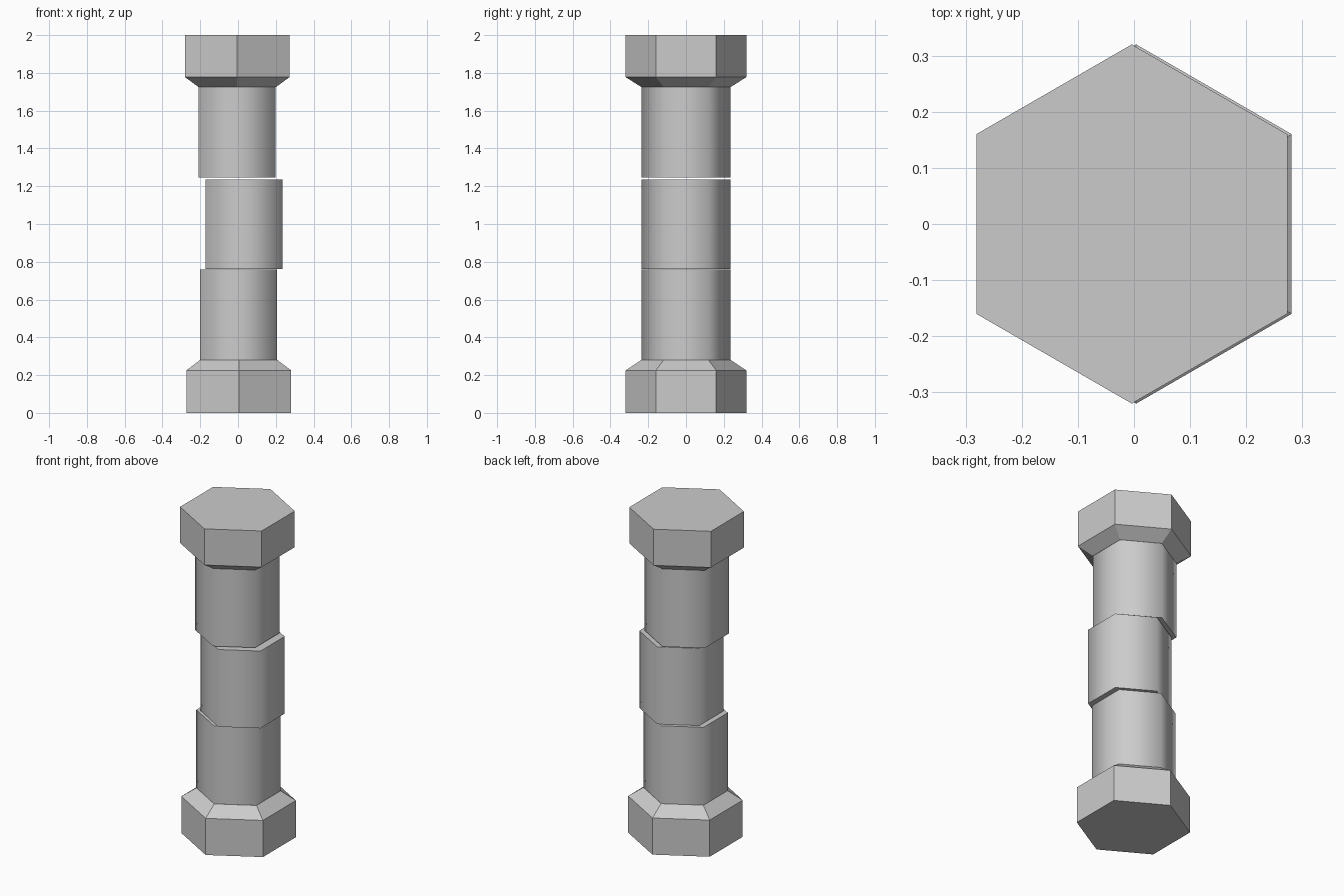
import bpy, bmesh
from math import pi, radians, sin, cos

cube = bpy.data.objects.get("Cube")
if cube:
    bpy.data.objects.remove(cube)

GREY = (0.6, 0.6, 0.6, 1)
grey = bpy.data.materials.new("plain grey")
grey.use_nodes = True
grey.diffuse_color = GREY
grey.node_tree.nodes["Principled BSDF"].inputs["Base Color"].default_value = GREY

HEAD_R, SHAFT_R = 0.32, 0.235


def hex_stack(name, x, rings, smooth=False):
    """Closed six-sided solid through (radius, z) rings, corners on the y axis."""
    bm = bmesh.new()
    loops = [[bm.verts.new((x + r * sin(i * pi / 3), -r * cos(i * pi / 3), z))
              for i in range(6)] for r, z in rings]
    for low, high in zip(loops, loops[1:]):
        for i in range(6):
            j = (i + 1) % 6
            bm.faces.new((low[i], low[j], high[j], high[i]))
    bm.faces.new(loops[0][::-1])
    bm.faces.new(loops[-1])
    bmesh.ops.recalc_face_normals(bm, faces=bm.faces)
    mesh = bpy.data.meshes.new(name)
    bm.to_mesh(mesh)
    bm.free()
    mesh.materials.append(grey)
    obj = bpy.data.objects.new(name, mesh)
    bpy.context.collection.objects.link(obj)
    if smooth:
        bpy.ops.object.select_all(action="DESELECT")
        obj.select_set(True)
        bpy.context.view_layer.objects.active = obj
        bpy.ops.object.shade_smooth_by_angle(angle=radians(70))
    return obj


# Wide heads with a sloped shoulder towards the shaft
hex_stack("bottom_head", 0.004, [(HEAD_R, 0), (HEAD_R, 0.225), (SHAFT_R, 0.281)])
hex_stack("top_head", -0.004, [(SHAFT_R, 1.724), (HEAD_R, 1.778), (HEAD_R, 2)])

# Three shaft pieces, the middle one shifted sideways
for name, x, low, high in (("lower_shaft", 0.002, 0.281, 0.759),
                           ("middle_shaft", 0.031, 0.762, 1.236),
                           ("upper_shaft", -0.005, 1.247, 1.724)):
    hex_stack(name, x, [(SHAFT_R, low), (SHAFT_R, high)], smooth=True)
